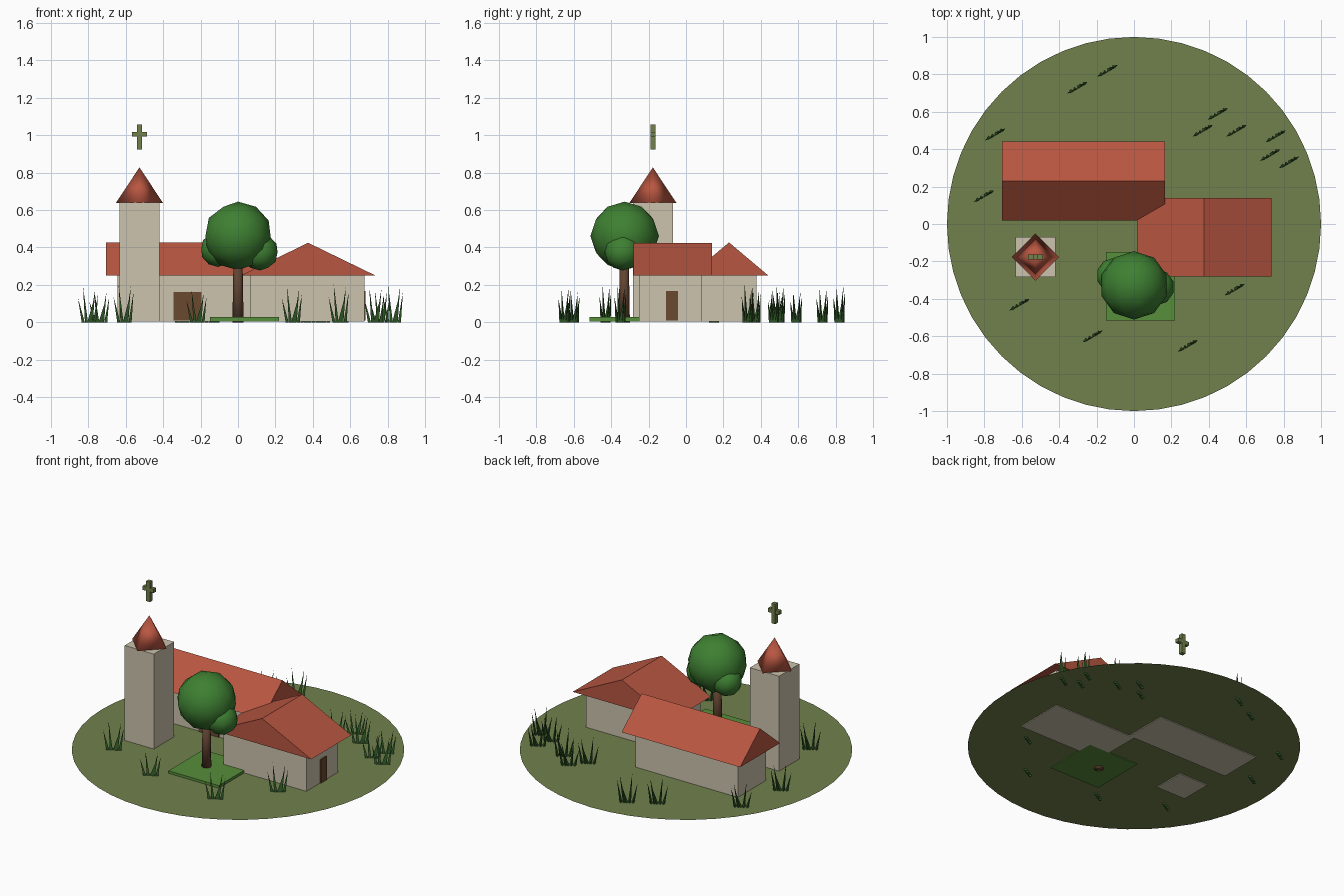
import bpy
import bmesh
from mathutils import Matrix, Vector

if "Cube" in bpy.data.objects:
    bpy.data.objects.remove(bpy.data.objects["Cube"], do_unlink=True)


def material(name, r, g, b):
    """Flat material from display colour values, stored as linear."""
    def linear(c):
        c /= 255
        return c / 12.92 if c < 0.04 else ((c + 0.055) / 1.055) ** 2.4
    colour = (linear(r), linear(g), linear(b), 1)
    m = bpy.data.materials.new(name)
    m.use_nodes = True
    m.diffuse_color = colour
    m.node_tree.nodes["Principled BSDF"].inputs["Base Color"].default_value = colour
    return m


OLIVE = material("olive ground", 113, 128, 76)
LAWN = material("lawn green", 87, 142, 59)
PLASTER = material("beige plaster", 204, 195, 173)
TILES = material("red roof tiles", 184, 86, 65)
WOOD = material("door brown", 106, 74, 47)
BARK = material("bark brown", 98, 68, 49)
LEAVES = material("leaf green", 62, 128, 50)
BLADES = material("grass green", 52, 97, 43)


def finish(name, bm, mat, smooth=False):
    bmesh.ops.recalc_face_normals(bm, faces=bm.faces)
    mesh = bpy.data.meshes.new(name)
    bm.to_mesh(mesh)
    bm.free()
    mesh.materials.append(mat)
    for face in mesh.polygons:
        face.use_smooth = smooth
    obj = bpy.data.objects.new(name, mesh)
    bpy.context.collection.objects.link(obj)
    return obj


def box(name, mat, x, y, z):
    """Box given by its (low, high) range on each axis."""
    bm = bmesh.new()
    size = [b - a for a, b in (x, y, z)]
    centre = [(a + b) / 2 for a, b in (x, y, z)]
    bmesh.ops.create_cube(bm, size=1, matrix=Matrix.Translation(centre) @ Matrix.Diagonal((*size, 1)))
    return finish(name, bm, mat)


def gable_roof(name, x, y, z, along):
    """Solid triangular prism with its ridge along the x or y axis."""
    bm = bmesh.new()
    run, span = (x, y) if along == "x" else (y, x)
    profile = [(span[0], z[0]), (span[1], z[0]), (sum(span) / 2, z[1])]
    ends = [[bm.verts.new((r, s, h) if along == "x" else (s, r, h)) for s, h in profile]
            for r in run]
    for end in ends:
        bm.faces.new(end)
    for i in range(3):
        j = (i + 1) % 3
        bm.faces.new((ends[0][i], ends[0][j], ends[1][j], ends[1][i]))
    return finish(name, bm, TILES)


def cone(name, mat, sides, r1, r2, centre, z, smooth=True):
    bm = bmesh.new()
    place = Matrix.Translation((*centre, (z[0] + z[1]) / 2))
    bmesh.ops.create_cone(bm, cap_ends=True, segments=sides, radius1=r1, radius2=r2,
                          depth=z[1] - z[0], matrix=place)
    return finish(name, bm, mat, smooth)


def leaf_ball(name, centre, radius):
    bm = bmesh.new()
    bmesh.ops.create_icosphere(bm, subdivisions=2, radius=radius, matrix=Matrix.Translation(centre))
    return finish(name, bm, LEAVES, True)


# Round ground sheet and square lawn
bm = bmesh.new()
bmesh.ops.create_circle(bm, cap_ends=True, segments=48, radius=1, matrix=Matrix.Translation((0, 0, 0.01)))
finish("ground", bm, OLIVE)
box("lawn", LAWN, (-0.15, 0.22), (-0.515, -0.15), (0.005, 0.027))

# Long hall
box("hall_walls", PLASTER, (-0.645, 0.105), (0.082, 0.377), (0.005, 0.255))
gable_roof("hall_roof", (-0.705, 0.165), (0.02, 0.44), (0.25, 0.427), "x")
box("hall_door", WOOD, (-0.345, -0.195), (0.076, 0.084), (0.01, 0.163))

# Side house
box("house_walls", PLASTER, (0.068, 0.677), (-0.25, 0.083), (0.005, 0.255))
gable_roof("house_roof", (0.015, 0.735), (-0.282, 0.138), (0.25, 0.425), "y")
box("house_door", WOOD, (0.675, 0.683), (-0.107, -0.043), (0.01, 0.167))

# Tower with a turned pyramid roof and a floating cross
TOWER = (-0.527, -0.177)
box("tower", PLASTER, (-0.634, -0.42), (-0.283, -0.07), (0.005, 0.64))
cone("tower_roof", TILES, 4, 0.126, 0, TOWER, (0.638, 0.828))
tx, ty = TOWER
depth = (ty - 0.014, ty + 0.014)
box("cross_post", OLIVE, (tx - 0.014, tx + 0.014), depth, (0.925, 1.057))
box("cross_arm", OLIVE, (tx - 0.041, tx + 0.041), (depth[0] + 0.001, depth[1] - 0.001), (0.992, 1.017))

# Tree
TREE = (0, -0.33)
cone("trunk", BARK, 8, 0.03, 0.024, TREE, (0, 0.34))
leaf_ball("crown", (0, -0.328, 0.462), 0.183)
leaf_ball("crown_left", (0.118, -0.338, 0.375), 0.098)
leaf_ball("crown_right", (-0.107, -0.275, 0.39), 0.094)

# Grass tufts: leaning pointed blades sharing one mesh
bm = bmesh.new()
lean_axis = Vector((0.86, 0.5, 0))
for foot, lean, height in [(-0.035, -0.03, 0.13), (-0.015, -0.018, 0.19), (0.0, 0.03, 0.11),
                           (0.015, 0.028, 0.18), (0.035, 0.025, 0.15)]:
    base = lean_axis * foot
    tip = bm.verts.new(base + lean_axis * lean + Vector((0, 0, height)))
    ring = [bm.verts.new(base + Matrix.Rotation(i * 2.0944, 3, "Z") @ Vector((0.011, 0, 0)))
            for i in range(3)]
    bm.faces.new(ring)
    for i in range(3):
        bm.faces.new((ring[i], ring[(i + 1) % 3], tip))
tuft = finish("grass_tuft", bm, BLADES)
spots = [(-0.3, 0.73), (-0.14, 0.82), (-0.74, 0.48), (-0.8, 0.15), (-0.61, -0.43),
         (-0.22, -0.6), (0.29, -0.65), (0.54, -0.35), (0.45, 0.59), (0.37, 0.5),
         (0.55, 0.5), (0.76, 0.47), (0.73, 0.37), (0.83, 0.33)]
for i, (x, y) in enumerate(spots):
    obj = tuft if i == 0 else tuft.copy()
    if i:
        bpy.context.collection.objects.link(obj)
    obj.location = (x, y, 0)
    obj.scale.z = (1, 1.07, 0.9)[i % 3]
